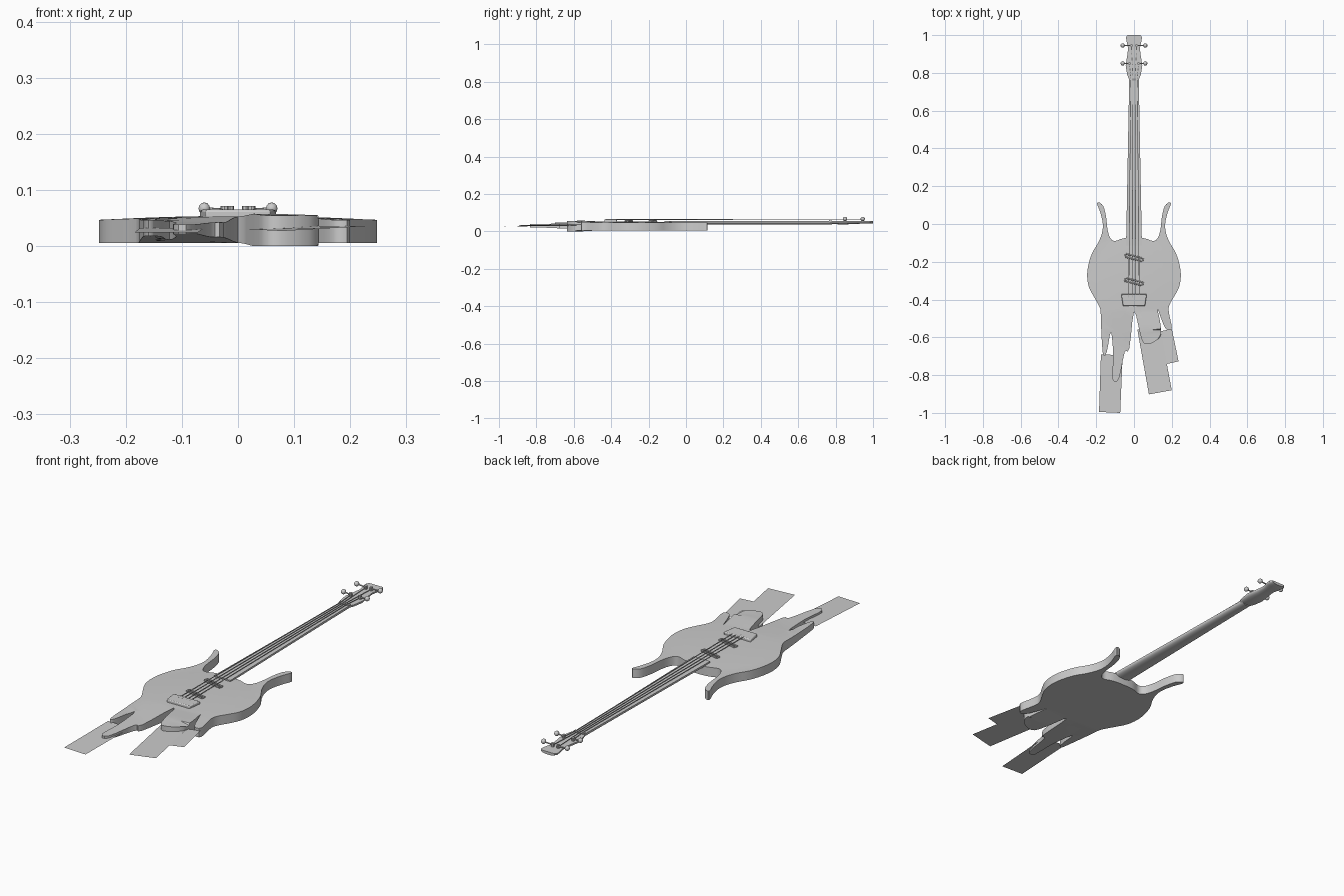
import bpy, bmesh, math
from mathutils import Vector, Matrix

if "Cube" in bpy.data.objects:
    bpy.data.objects.remove(bpy.data.objects["Cube"])


def finish(name, bm, smooth=True, bevel=0):
    bmesh.ops.recalc_face_normals(bm, faces=bm.faces[:])
    me = bpy.data.meshes.new(name)
    bm.to_mesh(me)
    bm.free()
    ob = bpy.data.objects.new(name, me)
    bpy.context.collection.objects.link(ob)
    if bevel:
        m = ob.modifiers.new("bevel", 'BEVEL')
        m.width, m.segments, m.limit_method = bevel, 2, 'ANGLE'
        m.angle_limit = math.radians(50)
    if smooth:
        bpy.ops.object.select_all(action='DESELECT')
        ob.select_set(True)
        bpy.context.view_layer.objects.active = ob
        bpy.ops.object.shade_smooth_by_angle(angle=math.radians(40))
    return ob


def rounded(pts, n=3):
    # closed Catmull-Rom curve through the points
    out, k = [], len(pts)
    P = [Vector(p) for p in pts]
    for i in range(k):
        a, b, c, d = P[i - 1], P[i], P[(i + 1) % k], P[(i + 2) % k]
        for j in range(n):
            t = j / n
            out.append(0.5 * (2 * b + (c - a) * t + (2 * a - 5 * b + 4 * c - d) * t * t
                              + (3 * b - a - 3 * c + d) * t ** 3))
    return out


def slab(pts, z0, z1):
    bm = bmesh.new()
    f = bm.faces.new([bm.verts.new((p[0], p[1], z0)) for p in pts])
    r = bmesh.ops.extrude_face_region(bm, geom=[f])
    for v in r['geom']:
        if isinstance(v, bmesh.types.BMVert):
            v.co.z = z1
    return bm


def loft(name, rings):
    bm = bmesh.new()
    vs = [[bm.verts.new(p) for p in r] for r in rings]
    n = len(vs[0])
    for a, b in zip(vs, vs[1:]):
        for i in range(n):
            bm.faces.new((a[i], a[(i + 1) % n], b[(i + 1) % n], b[i]))
    bm.faces.new(vs[0])
    bm.faces.new(vs[-1])
    return finish(name, bm)


def rod(name, a, b, r, seg=8):
    a, b = Vector(a), Vector(b)
    d = b - a
    bm = bmesh.new()
    mat = Matrix.Translation((a + b) / 2) @ d.to_track_quat('Z', 'Y').to_matrix().to_4x4()
    bmesh.ops.create_cone(bm, cap_ends=True, segments=seg, radius1=r, radius2=r,
                          depth=d.length, matrix=mat)
    return finish(name, bm)


# body: mirrored horned upper half, uneven ragged tails
upper = [(.05, -.075), (.1, -.09), (.125, -.075), (.14, -.03), (.148, .04), (.163, .095),
         (.187, .115), (.195, .105), (.178, .06), (.165, 0), (.17, -.05), (.19, -.1),
         (.22, -.15), (.24, -.21), (.248, -.27), (.24, -.33), (.215, -.38), (.187, -.43)]
tails = [(.185, -.47), (.2, -.55), (.175, -.56), (.155, -.53), (.125, -.45), (.14, -.53),
         (.14, -.595), (.09, -.632), (.05, -.63), (.03, -.57), (0, -.465), (-.025, -.66),
         (-.05, -.68), (-.08, -.82), (-.115, -.82), (-.11, -.7), (-.122, -.57),
         (-.145, -.68), (-.165, -.685), (-.175, -.52), (-.177, -.46)]
outline = rounded(upper + tails + [(-x, y) for x, y in reversed(upper)])
bm = slab(outline, 0, 1)
bmesh.ops.triangulate(bm, faces=[f for f in bm.faces if len(f.verts) > 4])
cuts = [((i * .05, 0, 0), (1, 0, 0)) for i in range(-4, 5)]
cuts += [((0, -.8 + i * .06, 0), (0, 1, 0)) for i in range(13)]
for co, no in cuts:
    bmesh.ops.bisect_plane(bm, geom=bm.verts[:] + bm.edges[:] + bm.faces[:],
                           plane_co=co, plane_no=no, dist=1e-5)
for v in bm.verts:
    x, y = v.co.x, v.co.y
    dome = max(0, 1 - (x / .24) ** 2 - ((y + .33) / .3) ** 2)
    lo, hi = .006, .047 + .007 * dome
    t = max(0, -.46 - y)
    if x < -.13:
        lo += min(.012, t * .06)
    elif x < 0:
        k = min(1, t / .34)
        lo, hi = lo + .016 * k, hi - .008 * k
    elif x < .143:
        k = min(1, t / .1)
        lo, hi = lo - .006 * k, hi + .008 * k
    v.co.z = hi if v.co.z > .5 else lo
finish("body", bm)

# neck with a half-round back
rings = []
for y, w in ((-.115, .042), (.3, .034), (.78, .025)):
    ring = [(w * math.cos(a), y, .05 - .014 * math.sin(a))
            for a in [math.pi * i / 10 for i in range(11)]]
    rings.append(ring + [(-w, y, .056), (w, y, .056)])
loft("neck", rings)

# headstock
rings = []
for y, w, d in ((.755, .022, .008), (.79, .036, .012), (.84, .044, .014), (.89, .036, .012),
                (.93, .031, .01), (.97, .04, .01), (.99, .042, .009), (1, .034, .008)):
    ring = [(w * math.cos(a), y, .051 - d * math.sin(a))
            for a in [math.pi * i / 8 for i in range(9)]]
    rings.append(ring + [(-w, y, .056), (w, y, .056)])
loft("headstock", rings)

# nut, bridge
finish("nut", slab([(-.026, .765), (.026, .765), (.026, .778), (-.026, .778)], .05, .061), False)
finish("bridge", slab([(-.058, -.435), (.058, -.435), (.068, -.37), (-.068, -.37)], .045, .065),
       True, .004)

# strings and tuning pegs
for i, s in enumerate((-1, -1 / 3, 1 / 3, 1)):
    side = 1 if s > 0 else -1
    y = .85 if abs(s) > .5 else .945
    x = side * (.024 if y < .9 else .014)
    rod("string", (s * .028, -.39, .064), (s * .017, .77, .062), .002, 6)
    rod("string_end", (s * .017, .77, .062), (x, y, .062), .002, 6)
    rod("peg_post", (x, y, .05), (x, y, .072), .007)
    rod("peg_shaft", (x, y, .064), (side * .055, y, .066), .003)
    bm = bmesh.new()
    bmesh.ops.create_uvsphere(bm, u_segments=10, v_segments=6, radius=1,
                              matrix=Matrix.Translation((side * .06, y, .067))
                              @ Matrix.Diagonal((.011, .012, .011, 1)))
    finish("peg_knob", bm)

# slanted pickup loops wrapped around the strings
for y in (-.178, -.306):
    L, R = Vector((-.046, y + .012, .056)), Vector((.046, y - .012, .056))
    off = Vector((.002, .008, 0))
    corners = [L - off, R - off, R + off, L + off]
    for a, b in zip(corners, corners[1:] + corners[:1]):
        rod("pickup_loop", a, b, .004, 8)

# thin flat cards trailing from the tails
cards = [[(-.175, -.69, .032), (-.06, -.695, .032), (-.073, -1, .024), (-.185, -.995, .024)],
         [(.018, -.56, .03), (.135, -.535, .036), (.2, -.88, .034), (.079, -.902, .027)],
         [(.085, -.58, .03), (.2, -.555, .036), (.236, -.727, .036), (.122, -.752, .03)]]
for c in cards:
    bm = bmesh.new()
    bm.faces.new([bm.verts.new(p) for p in c])
    finish("trailing_card", bm, False)
